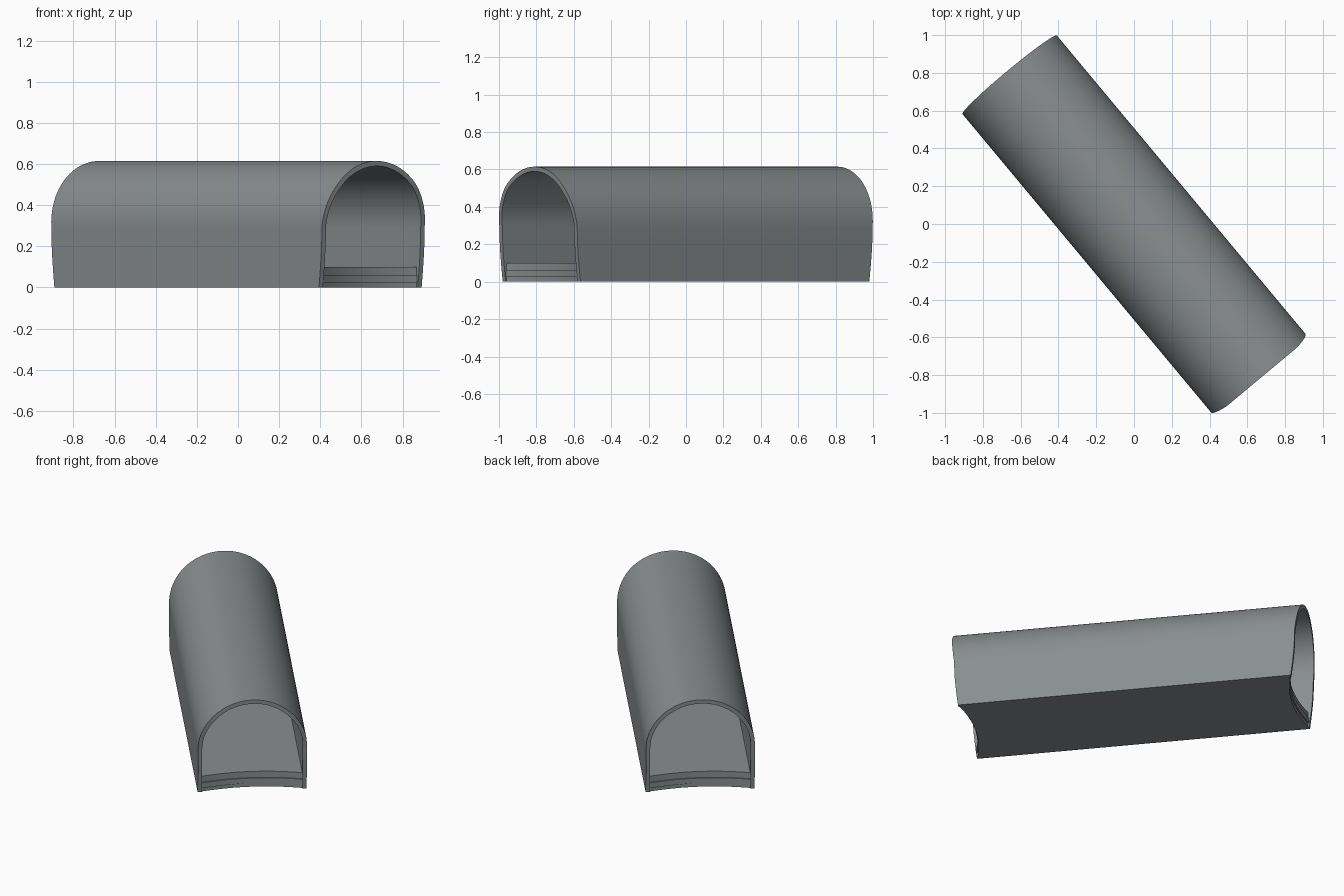
import bpy, bmesh, math

if "Cube" in bpy.data.objects:
    bpy.data.objects.remove(bpy.data.objects["Cube"])

HALF_W = 0.325      # half width of the tunnel
SPRING = 0.295      # height where the arch begins
RISE = 0.32         # rise of the arch
WALL = 0.025        # shell thickness
TURN = math.radians(39.8)

grey = bpy.data.materials.new("concrete_grey")
grey.diffuse_color = (0.25, 0.27, 0.275, 1)
grey.use_nodes = True
grey.node_tree.nodes["Principled BSDF"].inputs["Base Color"].default_value = grey.diffuse_color


def finish(bm, name):
    bmesh.ops.recalc_face_normals(bm, faces=bm.faces[:])
    mesh = bpy.data.meshes.new(name)
    bm.to_mesh(mesh)
    bm.free()
    obj = bpy.data.objects.new(name, mesh)
    bpy.context.collection.objects.link(obj)
    mesh.materials.append(grey)
    obj.rotation_euler.z = TURN
    bpy.ops.object.select_all(action='DESELECT')
    obj.select_set(True)
    bpy.context.view_layer.objects.active = obj
    bpy.ops.object.shade_smooth_by_angle(angle=math.radians(35))
    return obj


def arch_points(inset):
    """Points (x, z, front reach, back reach) from the left foot over to the right."""
    pts = []
    w, r = HALF_W - inset, RISE - inset
    walls = [(SPRING * i / 6, 1.005 + 0.023 * math.sin(i / 6 * math.pi / 2))
             for i in range(6)]
    pts += [(-w, z, s, s) for z, s in walls]
    for i in range(41):
        a = math.pi * (1 - i / 40)
        rise = math.sin(a)
        pts.append((w * math.cos(a), SPRING + r * rise,
                    1.028 + 0.027 * min(1, rise / 0.66), 1.028 + 0.024 * rise))
    pts += [(w, z, s, s) for z, s in reversed(walls)]
    return pts


# Arched shell with gently bulging ends
bm = bmesh.new()
rings = []
for inset in (0, WALL):
    pts = arch_points(inset)
    rings.append([bm.verts.new((x, -f, z)) for x, z, f, b in pts])
    rings.append([bm.verts.new((x, b, z)) for x, z, f, b in pts])
outer_f, outer_b, inner_f, inner_b = rings
for a, b in ((outer_f, outer_b), (inner_f, inner_b),
             (outer_f, inner_f), (outer_b, inner_b)):
    for i in range(len(a) - 1):
        bm.faces.new((a[i], a[i + 1], b[i + 1], b[i]))
for k in (0, -1):
    bm.faces.new((outer_f[k], outer_b[k], inner_b[k], inner_f[k]))
finish(bm, "tunnel_shell")


def floor_reach(x):
    return 1.005 - 0.05 * (1 - (x / HALF_W) ** 2)


def curved_slab(name, half, z0, z1, near, far):
    """Slab between two curved ends, built as a strip of columns across x."""
    bm = bmesh.new()
    n = 24
    cols = []
    for i in range(n + 1):
        x = -half + 2 * half * i / n
        cols.append([bm.verts.new((x, y, z)) for y, z in
                     ((near(x), z0), (far(x), z0), (far(x), z1), (near(x), z1))])
    for a, b in zip(cols, cols[1:]):
        for j in range(4):
            k = (j + 1) % 4
            bm.faces.new((a[j], a[k], b[k], b[j]))
    bm.faces.new(cols[0])
    bm.faces.new(cols[-1])
    return finish(bm, name)


# Floor deck with hollow-curved ends
curved_slab("floor_deck", 0.31, 0.0, 0.1,
            lambda x: -floor_reach(x), floor_reach)

# Thin trim strip across each end of the deck
for name, side in (("front_strip", -1), ("back_strip", 1)):
    curved_slab(name, 0.297, 0.025, 0.06,
                lambda x: side * (floor_reach(x) - 0.01),
                lambda x: side * (floor_reach(x) + 0.008))
